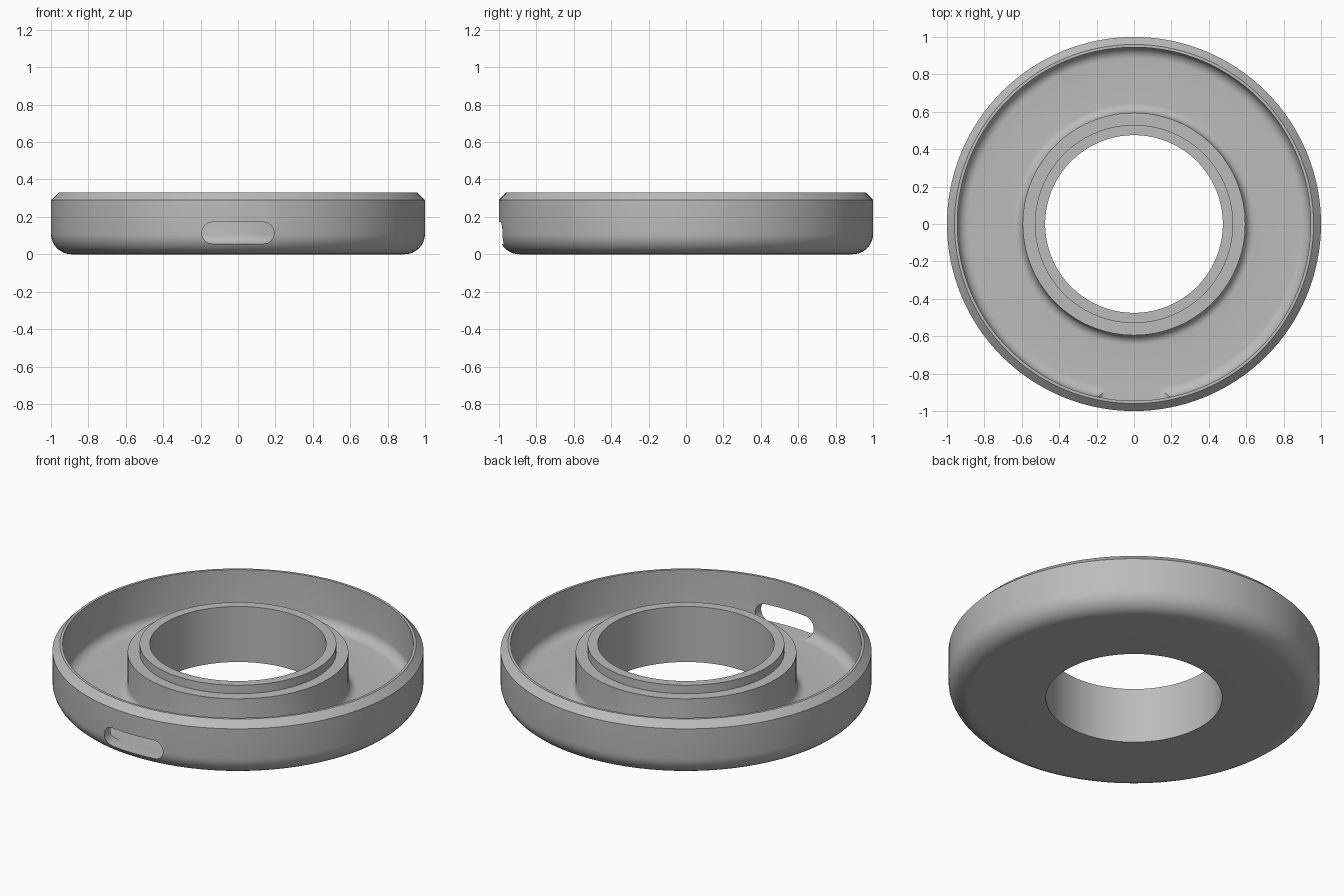
import bpy, bmesh, math
from mathutils import Matrix, Vector

cube = bpy.data.objects.get("Cube")
if cube:
    bpy.data.objects.remove(cube, do_unlink=True)

grey = bpy.data.materials.new("plain grey")
grey.use_nodes = True
colour = (0.5, 0.5, 0.5, 1)
grey.diffuse_color = colour
grey.node_tree.nodes["Principled BSDF"].inputs["Base Color"].default_value = colour


def arc(r, z, radius, start, end, steps=8):
    """Points of a fillet about (r, z), angles in degrees."""
    angles = [math.radians(start + (end - start) * i / steps) for i in range(steps + 1)]
    return [(r + radius * math.cos(a), z + radius * math.sin(a)) for a in angles]


def make_object(name, bm):
    bmesh.ops.recalc_face_normals(bm, faces=bm.faces)
    mesh = bpy.data.meshes.new(name)
    bm.to_mesh(mesh)
    bm.free()
    mesh.materials.append(grey)
    obj = bpy.data.objects.new(name, mesh)
    bpy.context.collection.objects.link(obj)
    return obj


# Closed cross-section: underside, outer wall, trough, stepped hub
profile = [(0.475, 0)]
profile += arc(0.89, 0.11, 0.11, -90, 0)
profile += [(1, 0.29), (0.96, 0.33), (0.945, 0.33)]
profile += arc(0.885, 0.115, 0.06, 0, -90)
profile += arc(0.645, 0.105, 0.05, -90, -180)
profile += [(0.595, 0.28), (0.53, 0.28), (0.53, 0.33), (0.475, 0.33)]

bm = bmesh.new()
verts = [bm.verts.new((r, 0, z)) for r, z in profile]
edges = [bm.edges.new((v, verts[i - 1])) for i, v in enumerate(verts)]
bmesh.ops.spin(bm, geom=verts + edges, cent=(0, 0, 0), axis=(0, 0, 1),
               angle=math.tau, steps=128, use_merge=True)
bmesh.ops.remove_doubles(bm, verts=bm.verts, dist=0.0001)
ring = make_object("ring_tray", bm)

# Rounded slot through the front wall
outline = arc(0.135, 0.114, 0.058, -90, 90, 16) + arc(-0.135, 0.114, 0.058, 90, 270, 16)
bm = bmesh.new()
face = bm.faces.new([bm.verts.new((x, -1.1, z)) for x, z in outline])
extruded = bmesh.ops.extrude_face_region(bm, geom=[face])["geom"]
bmesh.ops.translate(bm, vec=(0, 0.32, 0),
                    verts=[g for g in extruded if isinstance(g, bmesh.types.BMVert)])
cutter = make_object("slot_cutter", bm)

cut = ring.modifiers.new("slot", 'BOOLEAN')
cut.operation = 'DIFFERENCE'
cut.solver = 'EXACT'
cut.object = cutter
bpy.context.view_layer.objects.active = ring
ring.select_set(True)
bpy.ops.object.modifier_apply(modifier=cut.name)
bpy.data.objects.remove(cutter, do_unlink=True)
bpy.ops.object.shade_smooth_by_angle(angle=math.radians(30))
